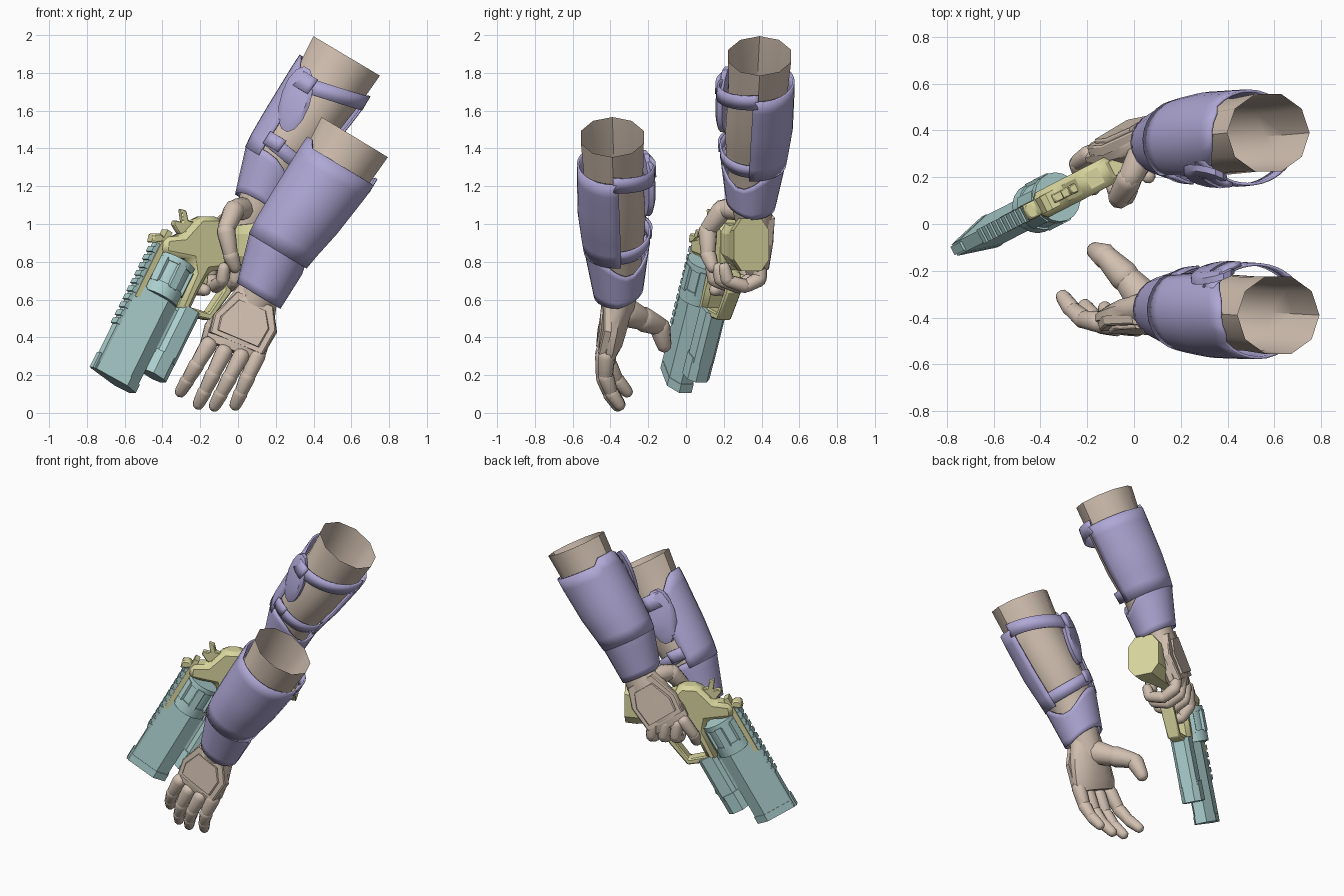
import bpy, bmesh
from math import sin, cos, pi, radians
from mathutils import Vector as V

old = bpy.data.objects.get("Cube")
if old:
    bpy.data.objects.remove(old)


def material(name, rgb):
    m = bpy.data.materials.new(name)
    m.use_nodes = True
    m.diffuse_color = (*rgb, 1)
    m.node_tree.nodes["Principled BSDF"].inputs["Base Color"].default_value = (*rgb, 1)
    return m


SKIN = material("warm beige", (0.64, 0.525, 0.435))
CLOTH = material("soft violet", (0.43, 0.39, 0.67))
STEEL = material("pale teal", (0.41, 0.63, 0.62))
BRASS = material("pale yellow", (0.69, 0.67, 0.34))


def finish(name, bm, mat, thick=0, bevel=0, angle=40):
    bmesh.ops.recalc_face_normals(bm, faces=bm.faces)
    me = bpy.data.meshes.new(name)
    bm.to_mesh(me)
    bm.free()
    ob = bpy.data.objects.new(name, me)
    bpy.context.collection.objects.link(ob)
    me.materials.append(mat)
    bpy.ops.object.select_all(action="DESELECT")
    ob.select_set(True)
    bpy.context.view_layer.objects.active = ob
    bpy.ops.object.shade_smooth_by_angle(angle=radians(angle))
    if thick:
        s = ob.modifiers.new("thickness", "SOLIDIFY")
        s.thickness, s.offset = thick, 0
    if bevel:
        b = ob.modifiers.new("bevel", "BEVEL")
        b.width, b.segments = bevel, 1


def loft(bm, rings, closed=True, caps=(True, True)):
    rows = [[bm.verts.new(p) for p in r] for r in rings]
    n = len(rows[0])
    for a, b in zip(rows, rows[1:]):
        for i in range(n if closed else n - 1):
            j = (i + 1) % n
            bm.faces.new((a[i], a[j], b[j], b[i]))
    for row, cap in zip((rows[0], rows[-1]), caps):
        if cap and closed:
            bm.faces.new(row)


def oval(c, a, b, n=10):
    return [c + a * cos(2 * pi * (i + .5) / n) + b * sin(2 * pi * (i + .5) / n) for i in range(n)]


def rod(bm, p, q, r0, r1, n=10, round_ends=True):
    # tapered rod, with rounded ends for finger segments
    d = (q - p).normalized()
    a = d.orthogonal().normalized()
    b = d.cross(a)
    steps = [(p, r0), (q, r1)]
    if round_ends:
        steps = [(p - d * r0 * .6, r0 * .55), (p - d * r0 * .25, r0 * .9), (p + d * r0 * .3, r0),
                 (q - d * r1 * .2, r1), (q + d * r1 * .4, r1 * .85), (q + d * r1 * .75, r1 * .45)]
    loft(bm, [oval(c, a * r, b * r, n) for c, r in steps])


def finger(name, pts, r0, r1):
    bm = bmesh.new()
    k = len(pts) - 1
    for i in range(k):
        ra, rb = (r0 + (r1 - r0) * (i + e) / k for e in (0, 1))
        rod(bm, V(pts[i]), V(pts[i + 1]), ra, rb * .94)
    finish(name, bm, SKIN, angle=50)


# ---------- forearms with bracers ----------
# position along arm, side offset, side radius, depth radius
ARM = [(0, 0, .205, .175), (.2, 0, .213, .187), (.5, -.02, .197, .19),
       (.72, -.04, .175, .17), (1, 0, .13, .125), (1.15, 0, .11, .09)]


def profile(t):
    for a, b in zip(ARM, ARM[1:]):
        if t <= b[0]:
            f = (t - a[0]) / (b[0] - a[0])
            return [x + (y - x) * f for x, y in zip(a[1:], b[1:])]
    return ARM[-1][1:]


def forearm(side, rim, wrist, sgn):
    rim, wrist = V(rim), V(wrist)
    d = wrist - rim
    u = V((-d.z, 0, d.x)).normalized()
    out = V((0, sgn, 0))

    def at(t, deg, grow=0):
        c, ru, rv = profile(t)
        th = radians(deg)
        return rim + d * t + u * (c + (ru + grow) * cos(th)) + out * (rv + grow) * sin(th)

    def wrap(name, a0, a1, top, bottom, grow, thick=.012, rows=7, cols=20, bulge=0):
        # curved sheet between two edge rules, following the arm
        bm = bmesh.new()
        angs = [a0 + (a1 - a0) * i / cols for i in range(cols + 1)]
        loft(bm, [[at(top(a) + (bottom(a) - top(a)) * r / rows, a,
                      grow + bulge * sin(pi * (a - a0) / (a1 - a0))) for a in angs]
                  for r in range(rows + 1)], closed=False)
        bmesh.ops.remove_doubles(bm, verts=bm.verts, dist=1e-5)
        finish(side + name, bm, CLOTH, thick)

    bm = bmesh.new()
    loft(bm, [[at(t, 36 * i, -.022 * min(1, t * 5)) for i in range(10)]
              for t in (0, .2, .35, .5, .62, .72, .86, 1, 1.12)], caps=(False, True))
    finish(side + "_forearm", bm, SKIN)

    wrap("_bracer_shell", -8, 238, lambda a: .17 - .04 * (a > 150) + .16 * max(0, (a - 195) / 43),
         lambda a: .74, .002)
    wrap("_bracer_cuff", -180, 180, lambda a: .7 + .11 * max(0, cos(radians(a + 25))) ** 3,
         lambda a: 1 - .04 * max(0, -sin(radians(a))), -.002)
    wrap("_lower_strap", -145, 5, lambda a: .61 + .03 * cos(radians(a)),
         lambda a: .69 + .03 * cos(radians(a)), -.006, rows=1, bulge=.006)
    wrap("_upper_strap", -150, 0, lambda a: .19 - .06 * cos(radians(a)),
         lambda a: .28 - .06 * cos(radians(a)), 0, rows=1, bulge=.026)
    wrap("_strap_buckle", -132, -106, lambda a: .20, lambda a: .30, .035, .02, rows=1, cols=4)
    wrap("_lower_buckle", -125, -95, lambda a: .59, lambda a: .67, .008, .012, rows=1, cols=4)

    # oval pad hanging on the inner face
    bm = bmesh.new()
    along = (d + V((0, 0, -.5))).normalized()
    c = rim + d * .36 - u * .115 - out * .167
    flat = (u * .9 + out * -.35).normalized()
    loft(bm, [oval(c - out * h, along * .18 * k, flat * .088 * k, 14)
              for h, k in ((-.015, 1), (.012, 1), (.028, .75))])
    finish(side + "_inner_pad", bm, CLOTH)


forearm("left", (.618, -.39, 1.46), (.11, -.36, .62), -1)
forearm("right", (.575, .39, 1.89), (.10, .345, 1.09), 1)


# ---------- hands ----------
def palm(side, wrist, knuckle, across, w):
    wrist, knuckle = V(wrist), V(knuckle)
    z = knuckle - wrist
    L = z.length
    z.normalize()
    x = V(across)
    x = (x - z * x.dot(z)).normalized()
    y = z.cross(x)
    if y.dot(V((0, wrist.y, 0))) < 0:
        y = -y

    def loc(a, b, c):
        return wrist + x * a + y * b + z * c * L

    bm = bmesh.new()
    loft(bm, [oval(loc(0, -.008, c), x * w * k, y * th, 12) for c, k, th in
              ((-.15, .62, .08), (.15, .78, .08), (.5, .95, .078), (.85, 1.02, .066), (1.05, .95, .045))])
    finish(side + "_palm", bm, SKIN)
    # raised guard plates on the back of the hand
    for name, pts, h in (("_hand_plate", ((-.62, .1), (.62, .1), (1, .45), (.9, .92), (-.9, .92), (-1, .6)), .068),
                         ("_hand_plate_inset", ((-.46, .22), (.46, .22), (.78, .48), (.7, .84), (-.7, .84), (-.78, .6)), .074)):
        bm = bmesh.new()
        loft(bm, [[loc(a * w * k, h - .03 * a * a + e, c) for a, c in pts]
                  for e, k in ((-.035, 1.04), (0, 1), (.007, .95))])
        finish(side + name, bm, SKIN, angle=25)


palm("left", (.10, -.365, .62), (-.02, -.415, .34), (.97, 0, -.22), .168)
NAMES = ("index", "middle", "ring", "little")
BASES = ((-.15, -.42, .37), (-.07, -.435, .33), (.02, -.435, .31), (.105, -.42, .31))
TIPS = ((-.305, -.31, .11), (-.21, -.35, .045), (-.125, -.36, .035), (-.015, -.35, .04))
for name, b, t in zip(NAMES, BASES, TIPS):
    b, t = V(b), V(t)
    bulge = V((0, -.035, 0))
    finger("left_%s_finger" % name, [b, b.lerp(t, .42) + bulge, b.lerp(t, .74) + bulge * .8, t], .046, .034)
finger("left_thumb", [(.05, -.33, .54), (-.03, -.235, .50), (-.12, -.14, .46), (-.165, -.115, .355)], .08, .043)

# ---------- sidearm frame: points given in its upright plane ----------
N = V((.46, -.89, 0))
G = V((.43, .22, .875)).normalized()
T = V((-.775, -.40, .49)).normalized()


def gun(x, z, n=0):
    return V((x, .284 + .515 * x, z)) + N * n


palm("right", gun(.12, 1.10, -.04), gun(-.06, .80, -.095), (.85, .43, -.2), .145)
for i, name in enumerate(NAMES[1:]):
    x = -.11 + .068 * i
    finger("right_%s_finger" % name, [gun(x, .81, -.10), gun(x + .01, .71, -.10), gun(x, .67, -.02),
                                      gun(x - .01, .70, .08), gun(x - .01, .77, .10)], .042, .034)
finger("right_index_finger", [gun(-.14, .83, -.10), gun(-.20, .73, -.09), gun(-.21, .66, -.03),
                              gun(-.19, .65, .04)], .042, .034)
finger("right_thumb", [gun(.05, 1.08, -.01), gun(-.05, 1.08, .07), gun(-.12, .97, .12),
                       gun(-.10, .84, .13), gun(-.07, .77, .12)], .064, .036)


def slab(name, pts, half, mat, bevel=.008):
    bm = bmesh.new()
    loft(bm, [[gun(x, z, s * half) for x, z in pts] for s in (-1, 1)])
    finish(name, bm, mat, bevel=bevel, angle=25)


def beam(name, x, z, length, section, mat, lift=0):
    # straight bar along the barrel with a polygon section
    bm = bmesh.new()
    o = gun(x, z) + T * lift
    loft(bm, [[o + G * s + T * a + N * b for a, b in section] for s in (0, length)])
    finish(name, bm, mat, angle=25)


def octagon(a, b, ka=.5, kb=.5):
    return [(a, b * kb), (a * ka, b), (-a * ka, b), (-a, b * kb),
            (-a, -b * kb), (-a * ka, -b), (a * ka, -b), (a, -b * kb)]


def box(a, b):
    return [(a, b), (-a, b), (-a, -b), (a, -b)]


def hexagon(k):
    # tall barrel section, narrow at the top
    return [(a * k, b * k) for a, b in ((.125, .028), (-.05, .07), (-.125, .035),
                                        (-.125, -.035), (-.05, -.07), (.125, -.028))]


# barrel, rib and sights
beam("barrel", -.66, .17, .52, hexagon(1), STEEL)
beam("muzzle_band", -.66, .17, .05, hexagon(1.05), STEEL)
beam("top_rib", -.66, .17, .76, box(.016, .028), STEEL, .122)
for i in range(10):
    o = gun(-.66, .17) + G * (.27 + .048 * i)
    beam("rib_tooth", o.x, o.z, .03, box(.012, .034), STEEL, .136)
beam("front_sight", -.66, .17, .09, box(.014, .02), STEEL, .136)

# cylinder with raised ribs between its flutes
c0 = gun(-.435, .615) - T * .015
for name, s, e, r in (("cylinder_drum", 0, .225, .1), ("cylinder_front_ring", .0, .07, .108),
                      ("cylinder_rear_ring", .19, .225, .108)):
    bm = bmesh.new()
    rod(bm, c0 + G * s, c0 + G * e, r, r, 18, False)
    finish(name, bm, STEEL)
for i in range(6):
    th = pi * (i + .5) / 3
    rad, tan = T * cos(th) + N * sin(th), N * cos(th) - T * sin(th)
    bm = bmesh.new()
    loft(bm, [[c0 + G * s + rad * a + tan * b for a, b in ((.08, -.03), (.112, -.022), (.112, .022), (.08, .03))]
              for s in (.06, .2)])
    finish("cylinder_rib", bm, STEEL, angle=25)

# under-barrel light
beam("light_head", -.45, .195, .13, octagon(.07, .065), STEEL)
beam("light_body", -.40, .28, .31, octagon(.062, .06, .6, .6), STEEL)
beam("light_mount", -.46, .33, .25, box(.06, .035), STEEL)

# receiver
beam("top_strap", -.465, .56, .4, box(.016, .036), BRASS, .106)
slab("receiver", [(-.42, .84), (-.41, .93), (-.31, .94), (-.22, 1.04), (-.12, 1.04), (-.07, .97), (-.08, .76),
                  (-.17, .75), (-.23, .64), (-.28, .53), (-.34, .55), (-.26, .74), (-.27, .81)], .06, BRASS, .024)
slab("rear_sight", [(-.47, .90), (-.46, .95), (-.42, .95), (-.39, .91)], .035, BRASS)
slab("hammer", [(-.31, 1.08), (-.28, 1.07), (-.27, 1.02), (-.21, 1.0), (-.24, .92), (-.32, .95),
                (-.35, 1.0), (-.34, 1.02), (-.30, 1.01)], .02, BRASS, .005)
slab("trigger_guard", [(-.32, .55), (-.30, .52), (-.16, .49), (-.05, .64), (-.06, .75), (-.10, .76),
                       (-.09, .65), (-.17, .53), (-.27, .56)], .042, BRASS)
slab("trigger", [(-.20, .75), (-.16, .75), (-.17, .67), (-.20, .62), (-.21, .63), (-.19, .68)], .015, BRASS, .004)

# grip flaring to a broad butt that leans toward the front
bm = bmesh.new()
loft(bm, [[gun(x, z + a, n + b) for a, b in octagon(hh, hw, .55, .55)]
          for x, z, n, hh, hw in ((-.14, .92, 0, .10, .055), (-.05, .89, 0, .10, .06), (.04, .885, .01, .115, .075),
                                  (.13, .89, .028, .14, .10), (.195, .89, .042, .14, .105))])
finish("grip", bm, BRASS, angle=30)
